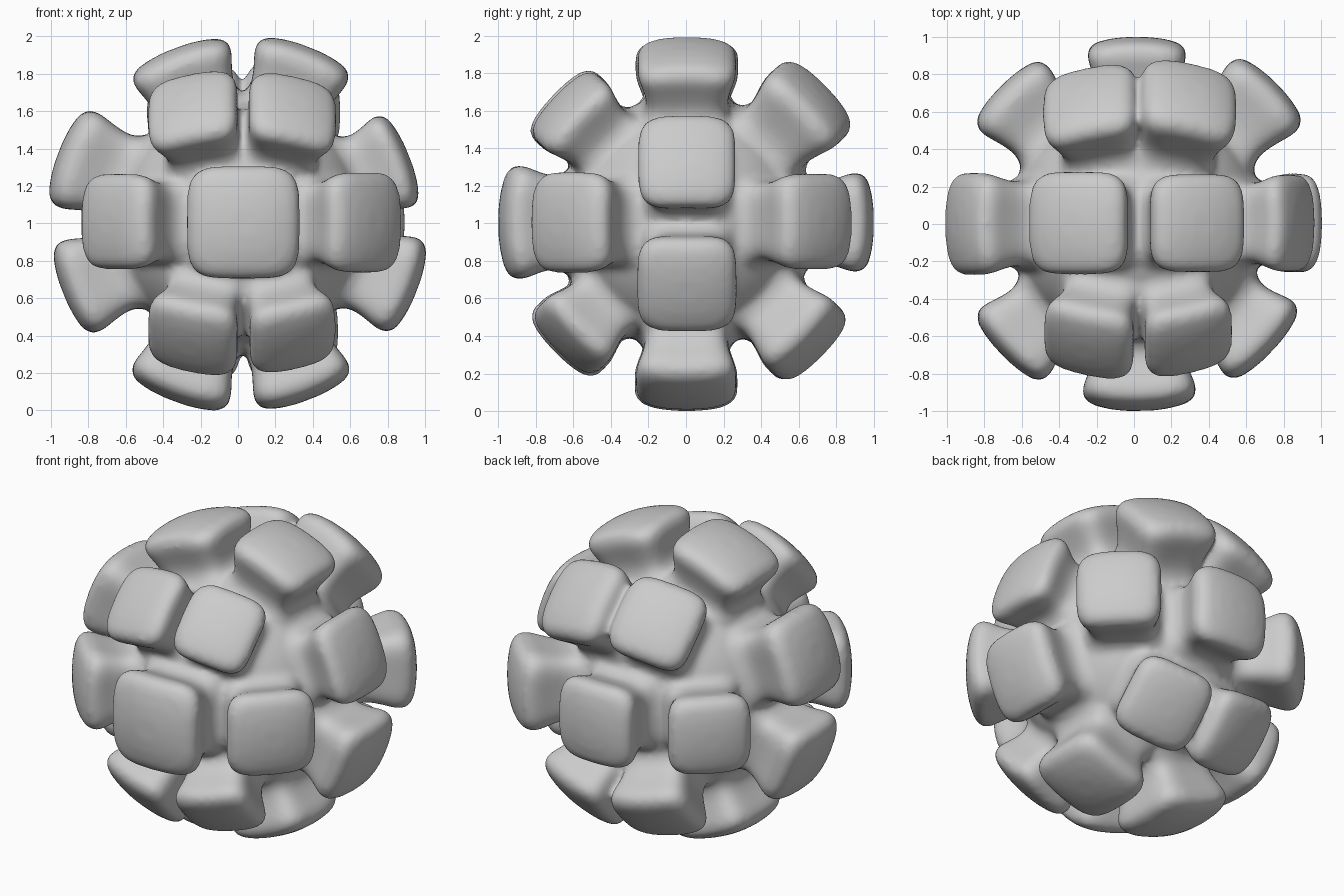
import bpy, bmesh, math
from mathutils import Vector, Matrix

if "Cube" in bpy.data.objects:
    bpy.data.objects.remove(bpy.data.objects["Cube"])

CENTRE = Vector((0.015, 0.005, 1.005))
CORE_R = 0.685

# knobs: x, y, z of the outer face, half width, outer radius
KNOBS = [
    # front and back poles
    (.03, -.98, .005, .304, .997), (.015, .98, .005, .265, .997),
    # front ring of six
    (-.26, -.66, .64, .248, .985), (.315, -.66, .64, .243, .985),
    (-.69, -.68, .01, .257, .99), (.72, -.66, .005, .27, 1.0),
    (-.26, -.65, -.64, .248, .98), (.315, -.65, -.64, .238, .98),
    # back ring of six
    (-.26, .69, .68, .258, 1.015), (.32, .71, .69, .263, 1.055),
    (-.69, .72, .01, .252, 1.02), (.75, .74, .01, .257, 1.065),
    (-.26, .68, -.67, .252, 1.005), (.32, .69, -.67, .252, 1.025),
    # middle ring of eight
    (-.32, .005, .90, .277, .992), (.36, .005, .90, .265, 1.012),
    (-.32, 0, -.90, .277, 1.007), (.36, 0, -.90, .27, 1.012),
    (.87, .005, .345, .262, .98), (.90, .005, -.34, .267, 1.018),
    (-.91, 0, .36, .275, 1.028), (-.90, 0, -.36, .263, 1.003),
]

# side profile of one knob: (height, half width) from root to top
PROFILE = [(.58, .255), (.675, .248), (.70, .228), (.74, .219), (.79, .226), (.85, .243),
           (.90, .259), (.935, .266), (.965, .263), (.988, .245), (1.0, .21),
           (1.004, .14), (1.005, .06)]
SIDES = 48


def rounded(c):
    return math.copysign(abs(c) ** 0.45, c)


def add_knob(bm, x, y, z, half, radius):
    d = (Vector((x, y, z + 1)) - CENTRE).normalized()
    # middle ring follows the y axis, the others stay level with x or z
    if abs(y) < .1:
        side = Vector((0, 1, 0))
    elif abs(z) > .3:
        side = Vector((1, 0, 0))
    else:
        side = Vector((0, 0, 1))
    u = (side - d * side.dot(d)).normalized()
    v = d.cross(u)
    # reach of the tip as seen from the core centre
    tip = Vector((x, y, z)).normalized() * radius + Vector((0, 0, 1)) - CENTRE
    stretch = (tip.length - CORE_R) / (1 - CORE_R)
    rings = []
    for h, w in PROFILE:
        height = CORE_R + (h - CORE_R) * (stretch if h > CORE_R else 1)
        w *= half / .267
        ring = []
        for i in range(SIDES):
            a = 2 * math.pi * i / SIDES
            p, q = w * rounded(math.cos(a)), w * rounded(math.sin(a))
            drop = .5 * (p * p + q * q)
            ring.append(bm.verts.new(CENTRE + d * (height - drop) + u * p + v * q))
        rings.append(ring)
    for lo, hi in zip(rings, rings[1:]):
        for i in range(SIDES):
            j = (i + 1) % SIDES
            bm.faces.new((lo[i], lo[j], hi[j], hi[i]))
    bm.faces.new(rings[-1])
    bm.faces.new(rings[0][::-1])


# core ball with all knobs
bm = bmesh.new()
bmesh.ops.create_icosphere(bm, subdivisions=5, radius=CORE_R, matrix=Matrix.Translation(CENTRE))
for k in KNOBS:
    add_knob(bm, *k)
bmesh.ops.recalc_face_normals(bm, faces=bm.faces)
mesh = bpy.data.meshes.new("knobbly_ball")
bm.to_mesh(mesh)
bm.free()
ball = bpy.data.objects.new("knobbly_ball", mesh)
bpy.context.collection.objects.link(ball)

# fuse everything into one soft skin
remesh = ball.modifiers.new("fuse", 'REMESH')
remesh.mode = 'VOXEL'
remesh.voxel_size = 0.018
remesh.use_smooth_shade = True
soften = ball.modifiers.new("soften", 'SMOOTH')
soften.factor = 0.5
soften.iterations = 10
